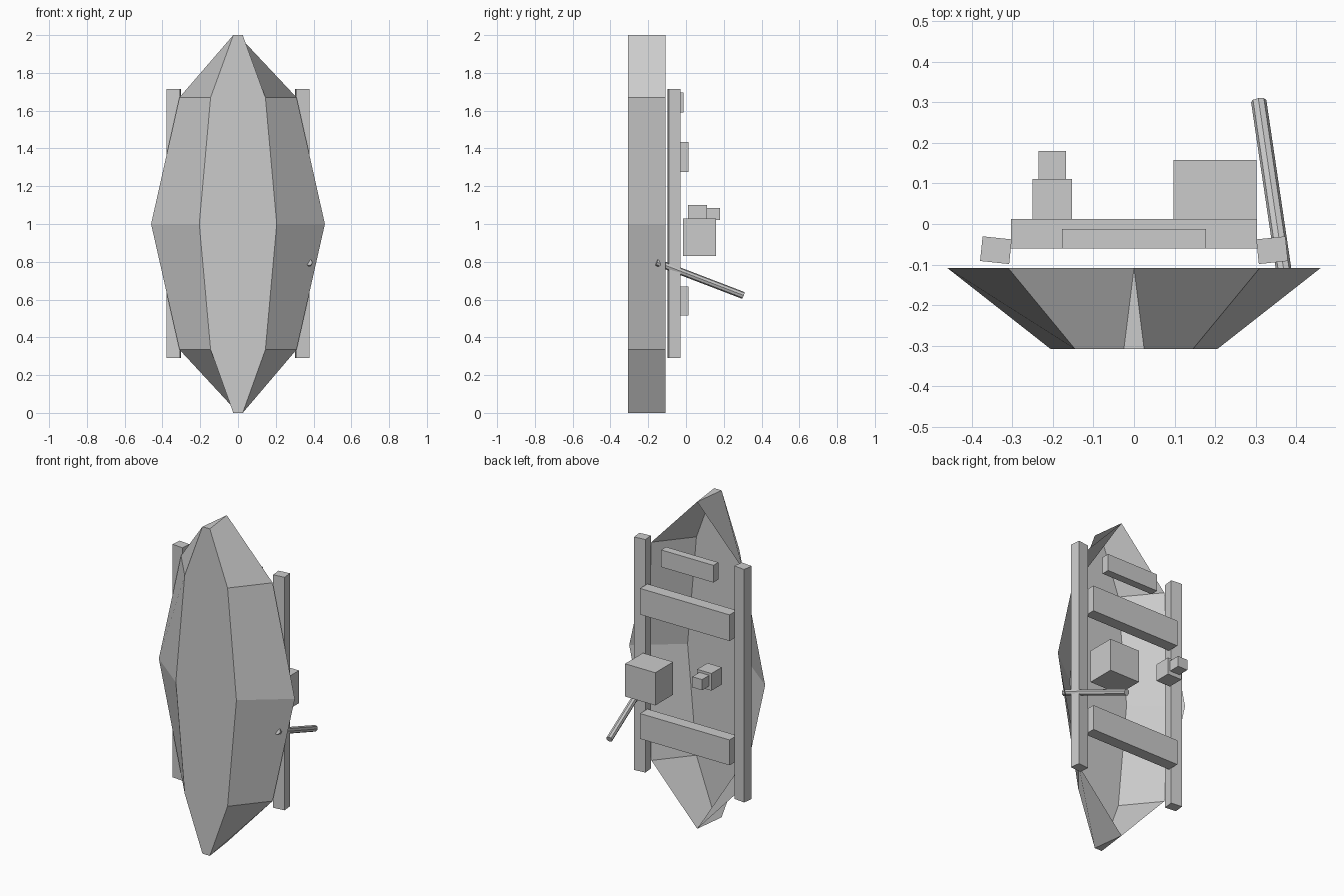
import bpy, bmesh, math
from mathutils import Vector

if "Cube" in bpy.data.objects:
    bpy.data.objects.remove(bpy.data.objects["Cube"])


def make_box(name, x, y, z, turn=0.0):
    """Box from (min, max) ranges, optionally turned about its own z axis."""
    lo, hi = zip(x, y, z)
    bpy.ops.mesh.primitive_cube_add(
        size=1, location=[(a + b) / 2 for a, b in zip(lo, hi)], rotation=(0, 0, turn))
    ob = bpy.context.object
    ob.name = name
    ob.scale = [b - a for a, b in zip(lo, hi)]
    return ob


# Open hull: sections along z as (z, rim half width, floor half width)
sections = [(0, 0, 0.025), (0.335, 0.31, 0.145), (1.0, 0.46, 0.205),
            (1.67, 0.31, 0.145), (2.0, 0, 0.025)]
RIM, FLOOR = -0.108, -0.308
bm = bmesh.new()
rows = [[bm.verts.new(p) for p in ((-r, RIM, z), (-f, FLOOR, z), (f, FLOOR, z), (r, RIM, z))]
        for z, r, f in sections]
for a, b in zip(rows, rows[1:]):
    for i in range(3):
        bm.faces.new((a[i], a[i + 1], b[i + 1], b[i]))
bm.faces.new(rows[0])
bm.faces.new(rows[-1][::-1])
bmesh.ops.remove_doubles(bm, verts=bm.verts, dist=1e-4)
bmesh.ops.recalc_face_normals(bm, faces=bm.faces)
mesh = bpy.data.meshes.new("hull")
bm.to_mesh(mesh)
bm.free()
bpy.context.collection.objects.link(bpy.data.objects.new("hull", mesh))

# Side rails, slightly turned
for side, label in ((-1, "left"), (1, "right")):
    cx = side * 0.34
    make_box(label + "_rail", (cx - 0.036, cx + 0.036), (-0.095, -0.034),
             (0.29, 1.715), side * math.radians(6))

# Cross benches
for label, z in (("lower", (0.515, 0.67)), ("upper", (1.275, 1.435))):
    make_box(label + "_bench", (-0.303, 0.303), (-0.06, 0.012), z)
make_box("end_bench", (-0.177, 0.177), (-0.06, -0.012), (1.59, 1.695))

# Cargo boxes
make_box("large_crate", (0.097, 0.302), (-0.015, 0.158), (0.83, 1.03))
make_box("lantern_base", (-0.25, -0.153), (0.011, 0.111), (0.995, 1.1))
make_box("lantern_top", (-0.235, -0.168), (0.111, 0.18), (1.02, 1.085))

# Slanted pole passing through the hull side
p, q = Vector((0.307, 0.303, 0.622)), Vector((0.375, -0.156, 0.798))
bpy.ops.mesh.primitive_cylinder_add(
    vertices=8, radius=0.019, depth=(q - p).length, location=(p + q) / 2,
    rotation=(q - p).to_track_quat('Z', 'Y').to_euler())
bpy.context.object.name = "pole"
